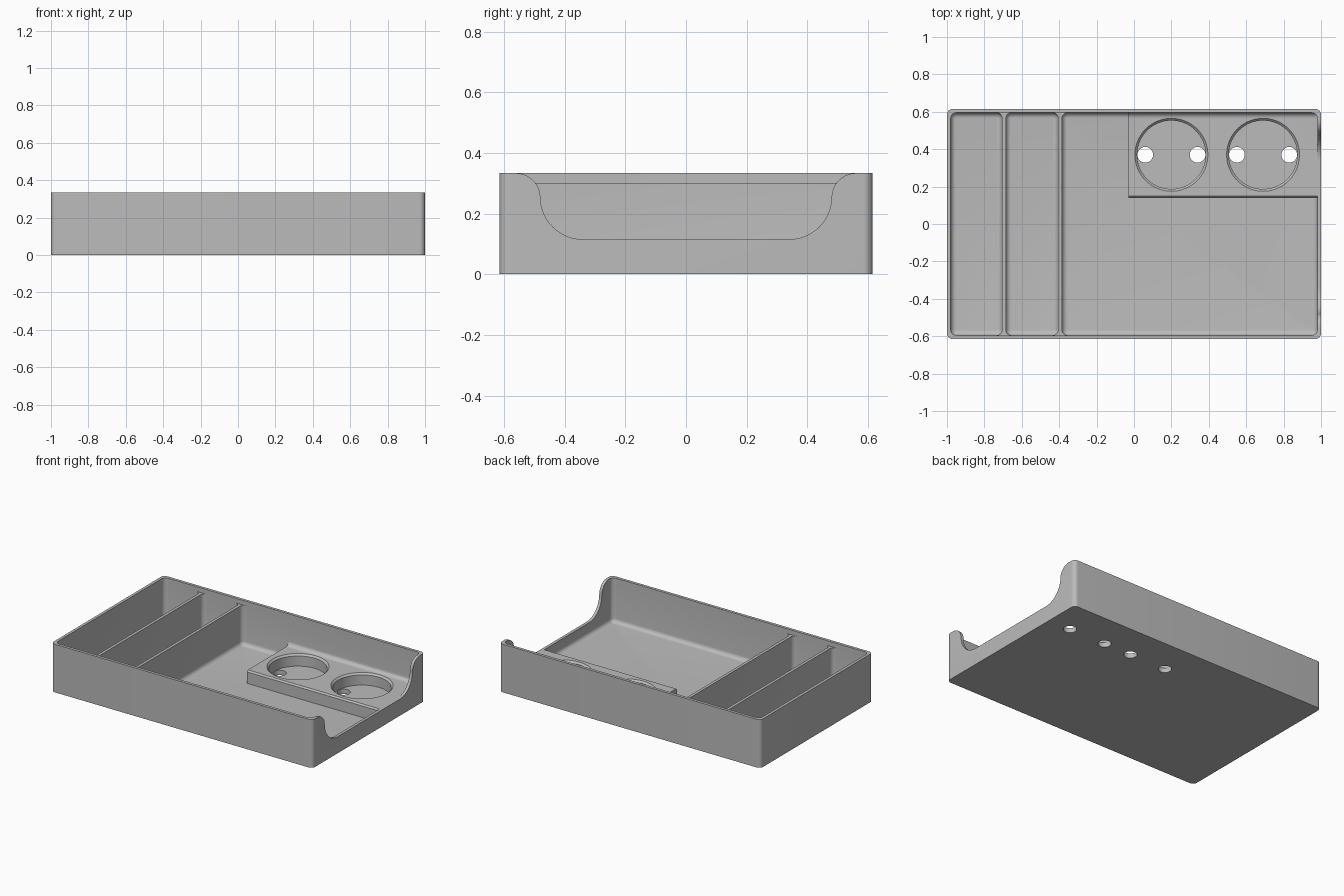
import bpy, bmesh
from math import sin, cos, pi

cube = bpy.data.objects.get("Cube")
if cube:
    bpy.data.objects.remove(cube)

HALF_Y, HEIGHT, WALL, FLOOR = 0.615, 0.333, 0.02, 0.026
INNER_Y = HALF_Y - WALL
LEDGE = 0.115                      # platform top and low edge of the side opening

grey = bpy.data.materials.new("matte grey")
grey.use_nodes = True
color = (0.5, 0.5, 0.5, 1)
grey.diffuse_color = color
grey.node_tree.nodes["Principled BSDF"].inputs["Base Color"].default_value = color


def loft(name, rings):
    """Closed solid through equally sized rings of points."""
    bm = bmesh.new()
    loops = [[bm.verts.new(p) for p in ring] for ring in rings]
    n = len(loops[0])
    for a, b in zip(loops, loops[1:]):
        for i in range(n):
            j = (i + 1) % n
            bm.faces.new((a[i], a[j], b[j], b[i]))
    bm.faces.new(loops[0][::-1])
    bm.faces.new(loops[-1])
    bmesh.ops.recalc_face_normals(bm, faces=bm.faces)
    mesh = bpy.data.meshes.new(name)
    bm.to_mesh(mesh)
    bm.free()
    mesh.materials.append(grey)
    obj = bpy.data.objects.new(name, mesh)
    bpy.context.collection.objects.link(obj)
    return obj


def arc(cx, cy, r, start, end, steps=8):
    """Arc points, with angles given in quarter turns."""
    angles = [(start + (end - start) * i / steps) * pi / 2 for i in range(steps + 1)]
    return [(cx + r * cos(a), cy + r * sin(a)) for a in angles]


def rounded_rect(x0, x1, y0, y1, r, z):
    corners = ((x1 - r, y1 - r), (x0 + r, y1 - r), (x0 + r, y0 + r), (x1 - r, y0 + r))
    return [(x, y, z) for q, (cx, cy) in enumerate(corners)
            for x, y in arc(cx, cy, r, q, q + 1)]


def extrude_x(name, profile, x0, x1):
    return loft(name, [[(x, y, z) for y, z in profile] for x in (x0, x1)])


def lathe(name, x, y, profile, sides=64):
    return loft(name, [[(x + r * cos(2 * pi * i / sides), y + r * sin(2 * pi * i / sides), z)
                        for i in range(sides)] for r, z in profile])


def combine(target, tool, operation="DIFFERENCE"):
    mod = target.modifiers.new(operation, "BOOLEAN")
    mod.operation, mod.solver, mod.object = operation, "EXACT", tool
    bpy.context.view_layer.objects.active = target
    bpy.ops.object.modifier_apply(modifier=mod.name)
    bpy.data.objects.remove(tool)


# Outer block with rounded upright corners
tray = loft("tray", [rounded_rect(-1, 1, -HALF_Y, HALF_Y, 0.03, z) for z in (0, HEIGHT)])

# Three compartments with filleted floors
FILLET = 0.028
for x0, x1 in ((-0.98, -0.705), (-0.685, -0.405), (-0.385, 0.98)):
    rings = []
    for offset, z in arc(0, FLOOR + FILLET, FILLET, -1, 0, 6):
        d = FILLET - offset
        rings.append(rounded_rect(x0 + d, x1 - d, -INNER_Y + d, INNER_Y - d, 0.03 - d, z))
    rings.append([(x, y, HEIGHT + 0.1) for x, y, z in rings[-1]])
    combine(tray, loft("compartment_cutter", rings))

# Lower the dividers below the rim
divider_profile = [(-INNER_Y, 0.3), (INNER_Y, 0.3), (INNER_Y, 0.5), (-INNER_Y, 0.5)]
combine(tray, extrude_x("divider_cutter", divider_profile, -0.8, -0.3))

# Platform along the back wall, eased front edge and filleted rear
platform_profile = [(0.14, 0.01), (0.14, LEDGE - 0.01), (0.15, LEDGE)]
platform_profile += arc(INNER_Y - 0.03, LEDGE + 0.03, 0.03, -1, 0)
platform_profile += [(0.605, LEDGE + 0.03), (0.605, 0.01)]
combine(tray, extrude_x("platform", platform_profile, -0.03, 0.99), "UNION")

# Scooped opening in the right-hand end wall
half = arc(0.34, 0.255, 0.14, -1, 0, 12) + arc(0.56, 0.253, 0.08, 2, 1, 12) + [(0.56, 0.5)]
opening = half + [(-y, z) for y, z in reversed(half)]
combine(tray, extrude_x("opening_cutter", opening, 0.975, 1.1))

# Round wells, each with two drain holes
for x in (0.2, 0.69):
    well = [(0.183, 0.033), (0.183, LEDGE - 0.012), (0.195, LEDGE), (0.195, 0.2)]
    combine(tray, lathe("well_cutter", x, 0.37, well))
    for side in (-1, 1):
        combine(tray, lathe("hole_cutter", x + side * 0.14, 0.37,
                            [(0.042, -0.1), (0.042, 0.1)], 32))

# Smooth curves, crisp edges
bpy.ops.object.select_all(action="DESELECT")
tray.select_set(True)
bpy.context.view_layer.objects.active = tray
bpy.ops.object.shade_smooth_by_angle(angle=pi / 6)
